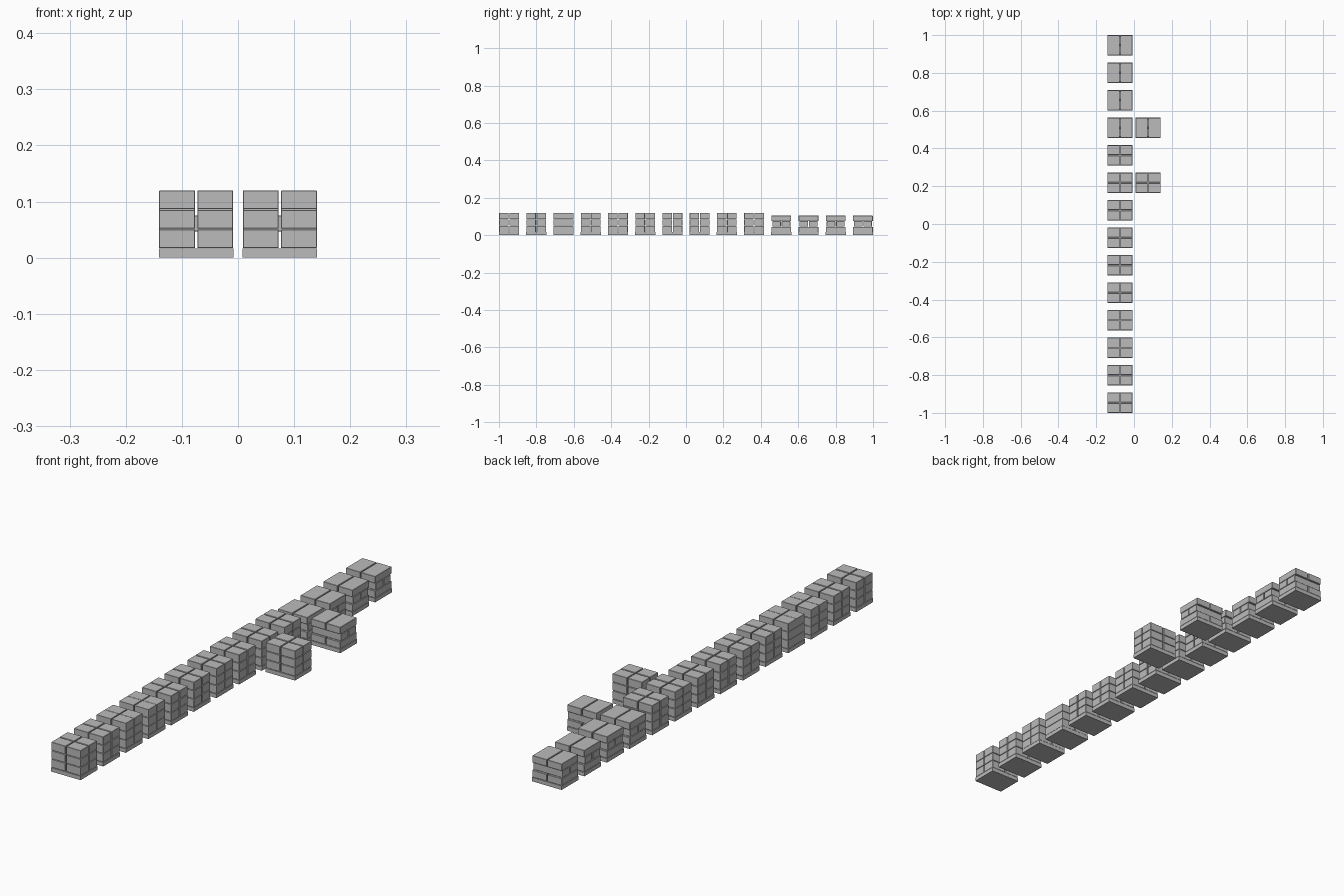
import bpy, bmesh
from mathutils import Matrix, Vector

cube = bpy.data.objects.get("Cube")
if cube:
    bpy.data.objects.remove(cube, do_unlink=True)

grey = bpy.data.materials.new("plain_grey")
grey.use_nodes = True
colour = (0.5, 0.5, 0.5, 1)
grey.diffuse_color = colour
grey.node_tree.nodes["Principled BSDF"].inputs["Base Color"].default_value = colour

WIDTH, DEPTH = 0.133, 0.108
PALLET = 0.016
GAP = 0.004
PITCH = (2 - DEPTH) / 13
COLUMN = 0.0745


def add_box(bm, centre, size):
    matrix = Matrix.Translation(centre) @ Matrix.Diagonal((*size, 1))
    bmesh.ops.create_cube(bm, size=1, matrix=matrix)


def add_layer(bm, nx, ny, width, depth, z0, z1, gap_y=GAP):
    """One layer of cartons, split into nx by ny."""
    sx = (width - GAP * (nx - 1)) / nx
    sy = (depth - gap_y * (ny - 1)) / ny
    for i in range(nx):
        for j in range(ny):
            x = (i - (nx - 1) / 2) * (sx + GAP)
            y = (j - (ny - 1) / 2) * (sy + gap_y)
            add_box(bm, Vector((x, y, (z0 + z1) / 2)), (sx, sy, z1 - z0))


def make_mesh(name, build, bevel=0):
    bm = bmesh.new()
    build(bm)
    if bevel:
        bmesh.ops.bevel(bm, geom=bm.edges[:], offset=bevel, segments=1,
                        affect='EDGES')
    mesh = bpy.data.meshes.new(name)
    bm.to_mesh(mesh)
    bm.free()
    mesh.materials.append(grey)
    return mesh


def pallet(bm):
    add_box(bm, Vector((0, 0, PALLET / 2)), (WIDTH, DEPTH, PALLET))


def tall_stack(gap_y):
    # Three layers of four cartons
    def build(bm):
        step = (0.12 - PALLET) / 3
        for k in range(3):
            z = PALLET + k * step
            add_layer(bm, 2, 2, WIDTH - 0.001, DEPTH - 0.002,
                      z + 0.001, z + step - 0.0005, gap_y)
    return build


def short_stack(bm):
    # Three layers of two cartons, the middle one turned a quarter
    step = (0.105 - PALLET) / 3
    for k in range(3):
        z = PALLET + k * step
        turned = k == 1
        add_layer(bm, 1 if turned else 2, 2 if turned else 1, WIDTH - 0.001,
                  DEPTH - (0.012 if turned else 0.002),
                  z + 0.001, z + step - 0.0005)


pallet_mesh = make_mesh("pallet", pallet)
stacks = {
    "tall": make_mesh("tall_cartons", tall_stack(GAP), 0.001),
    "tight": make_mesh("tight_cartons", tall_stack(0.001), 0.0004),
    "short": make_mesh("short_cartons", short_stack, 0.001),
}


def place(kind, column, slot):
    y = -1 + DEPTH / 2 + slot * PITCH
    for part, mesh in (("pallet", pallet_mesh), (kind + "_cartons", stacks[kind])):
        obj = bpy.data.objects.new(f"{part}_{slot + 1}", mesh)
        obj.location = (column, y, 0)
        bpy.context.collection.objects.link(obj)


# Long row of loaded pallets
for slot in range(14):
    kind = "short" if slot > 9 else "tight" if slot in (2, 3) else "tall"
    place(kind, -COLUMN, slot)

# Two pallets beside the row
place("tall", COLUMN, 8)
place("short", COLUMN, 10)
